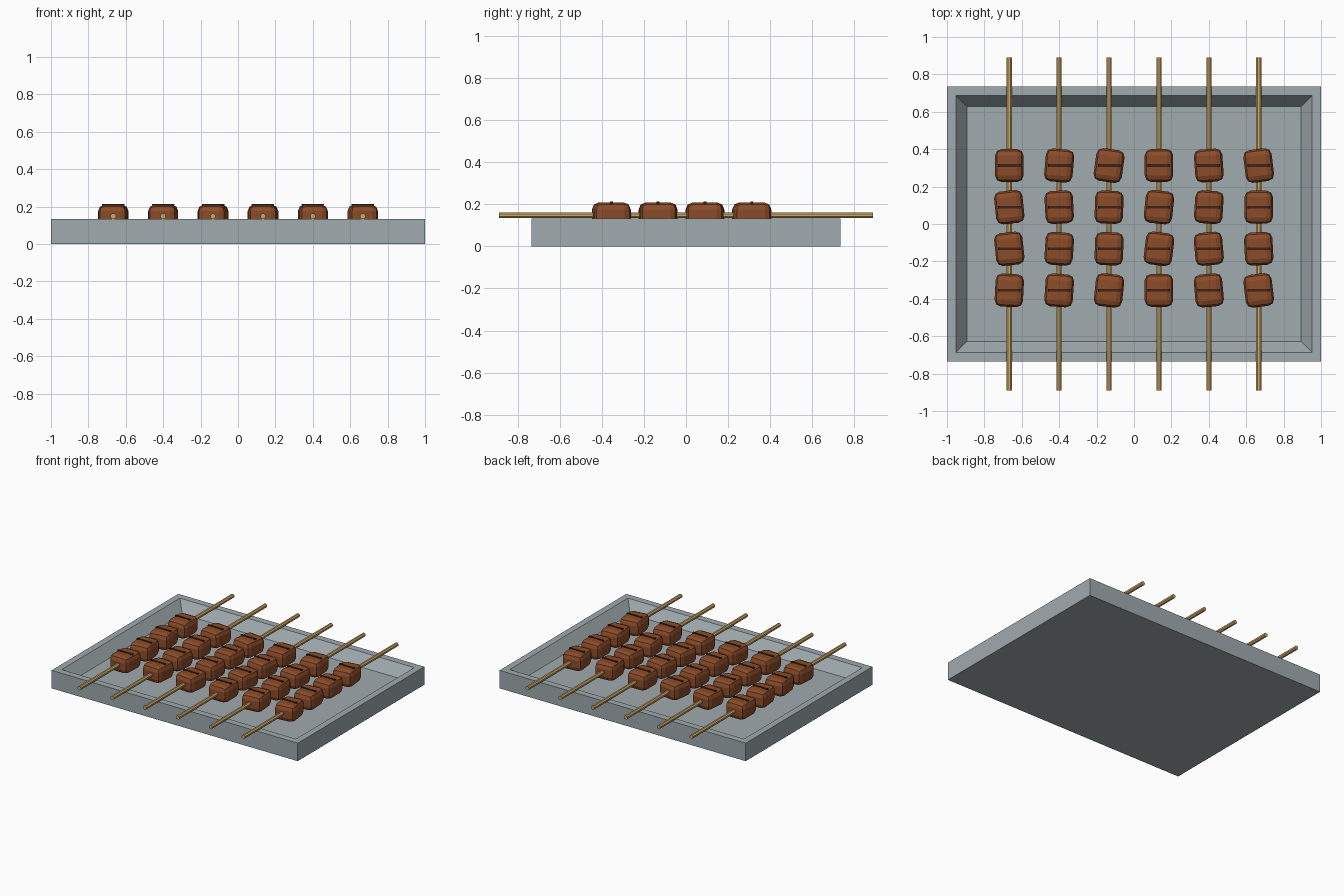
import bpy, bmesh, math
from mathutils import Matrix

if "Cube" in bpy.data.objects:
    bpy.data.objects.remove(bpy.data.objects["Cube"])


def material(name, rgb):
    m = bpy.data.materials.new(name)
    m.diffuse_color = (*rgb, 1)
    m.use_nodes = True
    m.node_tree.nodes["Principled BSDF"].inputs["Base Color"].default_value = m.diffuse_color
    return m


steel = material("grey_metal", (0.35, 0.405, 0.425))
wood = material("bamboo", (0.62, 0.40, 0.14))
meat = material("grilled_meat", (0.26, 0.072, 0.022))
char = material("char", (0.05, 0.016, 0.008))


def finish(bm, name, mat, loc=(0, 0, 0), turn=0):
    mesh = bpy.data.meshes.new(name)
    bm.to_mesh(mesh)
    bm.free()
    mesh.materials.append(mat)
    ob = bpy.data.objects.new(name, mesh)
    ob.location = loc
    ob.rotation_euler.z = turn
    bpy.context.collection.objects.link(ob)
    return ob


def box(bm, sx, sy, sz):
    bmesh.ops.create_cube(bm, size=1, matrix=Matrix.Diagonal((sx, sy, sz, 1)))


# Tray: stacked rectangular rings from the base up, over the rim and down to the floor
bm = bmesh.new()
rings = []
for hx, hy, z in [(1, 0.735, 0), (1, 0.735, 0.132),
                  (0.952, 0.686, 0.132), (0.892, 0.627, 0.053)]:
    rings.append([bm.verts.new((sx * hx, sy * hy, z))
                  for sx, sy in ((-1, -1), (1, -1), (1, 1), (-1, 1))])
for a, b in zip(rings, rings[1:]):
    for i in range(4):
        j = (i + 1) % 4
        bm.faces.new((a[i], a[j], b[j], b[i]))
bm.faces.new(rings[0][::-1])
bm.faces.new(rings[-1])
finish(bm, "tray", steel)

AXIS_Z = 0.148
# Slight hand-placed twist of each chunk in degrees, one row per line from the front
TWIST = [(-3, -4, -6, 0, 5, 7),
         (6, -4, -2, -7, 5, 3),
         (6, 3, -2, -6, -4, 0),
         (0, -5, -8, 0, 4, 7)]

for i in range(6):
    x = (i - 2.5) * 0.2667

    # Skewer stick
    bm = bmesh.new()
    bmesh.ops.create_cone(bm, cap_ends=True, segments=8, radius1=0.0148,
                          radius2=0.0148, depth=1.78,
                          matrix=Matrix.Rotation(math.pi / 2, 4, 'X')
                          @ Matrix.Rotation(math.pi / 8, 4, 'Z'))
    finish(bm, f"skewer_{i}", wood, (x, 0, AXIS_Z))

    for j in range(4):
        y = -0.355 + j * 0.2225
        turn = math.radians(TWIST[j][i])

        # Meat chunk with rounded edges
        bm = bmesh.new()
        box(bm, 0.152, 0.176, 0.122)
        bmesh.ops.bevel(bm, geom=bm.edges[:], offset=0.034, segments=2,
                        profile=0.5, affect='EDGES')
        finish(bm, f"meat_chunk_{i}_{j}", meat, (x, y, AXIS_Z), turn)

        # Char stripe across the top
        bm = bmesh.new()
        box(bm, 0.12, 0.014, 0.008)
        finish(bm, f"char_stripe_{i}_{j}", char, (x, y, AXIS_Z + 0.061))
